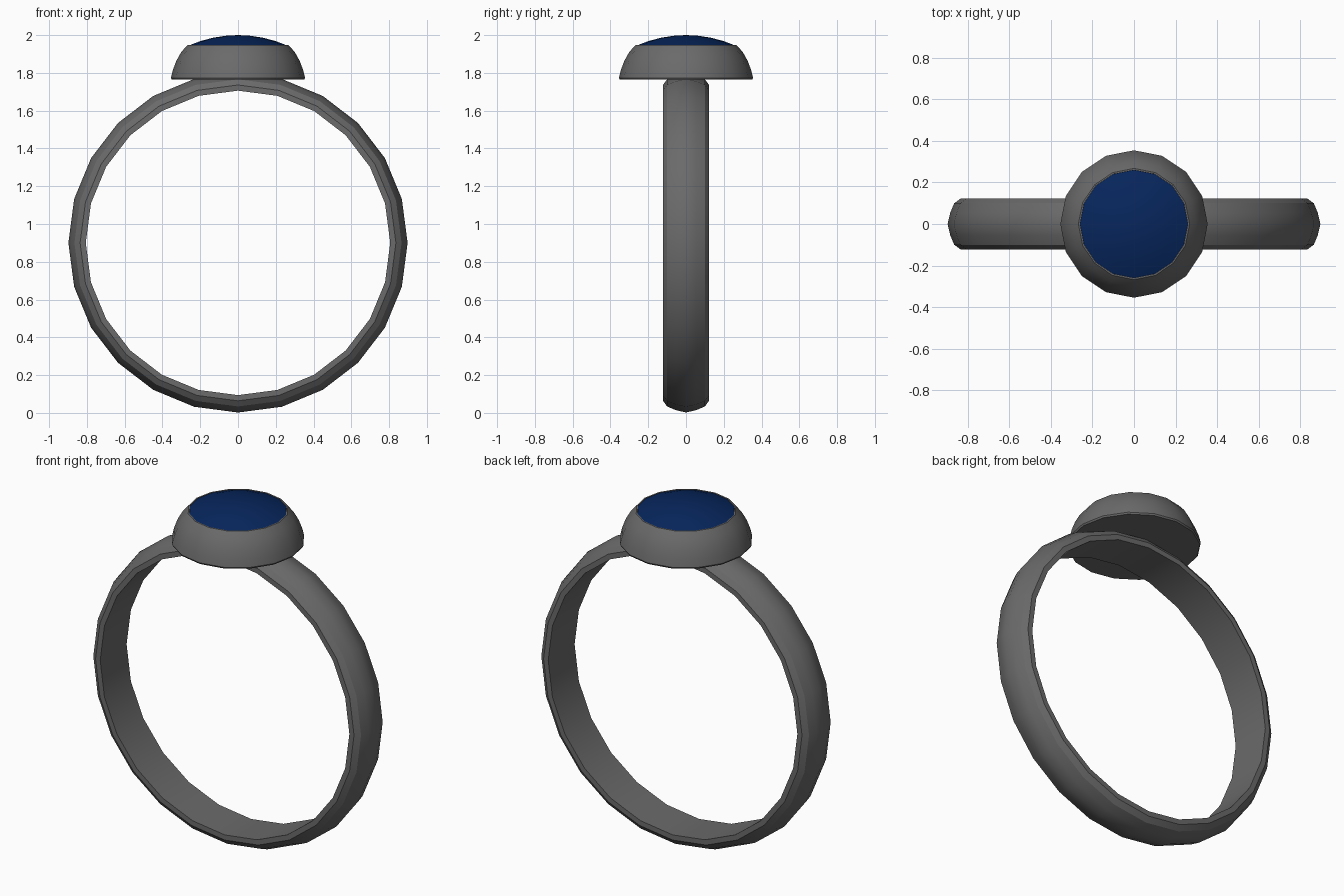
import bpy, bmesh, math

if "Cube" in bpy.data.objects:
    bpy.data.objects.remove(bpy.data.objects["Cube"])


def material(name, colour):
    mat = bpy.data.materials.new(name)
    mat.diffuse_color = (*colour, 1)
    mat.use_nodes = True
    mat.node_tree.nodes["Principled BSDF"].inputs["Base Color"].default_value = mat.diffuse_color
    return mat


def lathe(name, profile, sides, mat, axis='Z', centre=(0, 0, 0), closed=False, angle=35):
    """Revolve (radius, height) points about an axis; zero-radius ends become poles."""
    bm = bmesh.new()
    rings = []
    for r, h in profile:
        ring = []
        for i in range(1 if r == 0 else sides):
            a = 2 * math.pi * i / sides
            u, v = r * math.cos(a), r * math.sin(a)
            p = (u, v, h) if axis == 'Z' else (u, h, v)
            ring.append(bm.verts.new([c + q for c, q in zip(centre, p)]))
        rings.append(ring)
    pairs = list(zip(rings, rings[1:]))
    if closed:
        pairs.append((rings[-1], rings[0]))
    for a, b in pairs:
        for i in range(sides):
            j = (i + 1) % sides
            quad = [a[i % len(a)], a[j % len(a)], b[j % len(b)], b[i % len(b)]]
            bm.faces.new(list(dict.fromkeys(quad)))
    bmesh.ops.recalc_face_normals(bm, faces=bm.faces[:])
    mesh = bpy.data.meshes.new(name)
    bm.to_mesh(mesh)
    bm.free()
    mesh.materials.append(mat)
    ob = bpy.data.objects.new(name, mesh)
    bpy.context.collection.objects.link(ob)
    bpy.ops.object.select_all(action='DESELECT')
    ob.select_set(True)
    bpy.context.view_layer.objects.active = ob
    bpy.ops.object.shade_smooth_by_angle(angle=math.radians(angle))
    return ob


metal = material("dark_metal", (0.145, 0.145, 0.145))
blue = material("blue_stone", (0.002, 0.019, 0.108))

# Band: flat inside, rounded outside, 24 sides
half = [(0.836, 0.122), (0.866, 0.100), (0.885, 0.055)]
outer = half + [(0.898, 0)] + [(r, -y) for r, y in reversed(half)]
lathe("band", [(0.806, 0.122)] + outer + [(0.806, -0.122)], 24, metal,
      axis='Y', centre=(0, 0, 0.9), closed=True, angle=30)

# Bezel: domed cup with a flat underside and thin rim
lathe("bezel", [(0, 1.765), (0.350, 1.765), (0.355, 1.774), (0.345, 1.815),
                (0.326, 1.865), (0.300, 1.911), (0.268, 1.947),
                (0.261, 1.947), (0.259, 1.935), (0, 1.935)], 16, metal)

# Stone: shallow blue cap, cut from a large sphere
rise, rim = 0.055, 0.26
big = (rim ** 2 + rise ** 2) / (2 * rise)
dome = [(r, 2.0 - big + math.sqrt(big ** 2 - r ** 2)) for r in (rim, 0.2, 0.13, 0.06)]
lathe("stone", [(0, 1.936), (rim, 1.936)] + dome + [(0, 2.0)], 16, blue)
